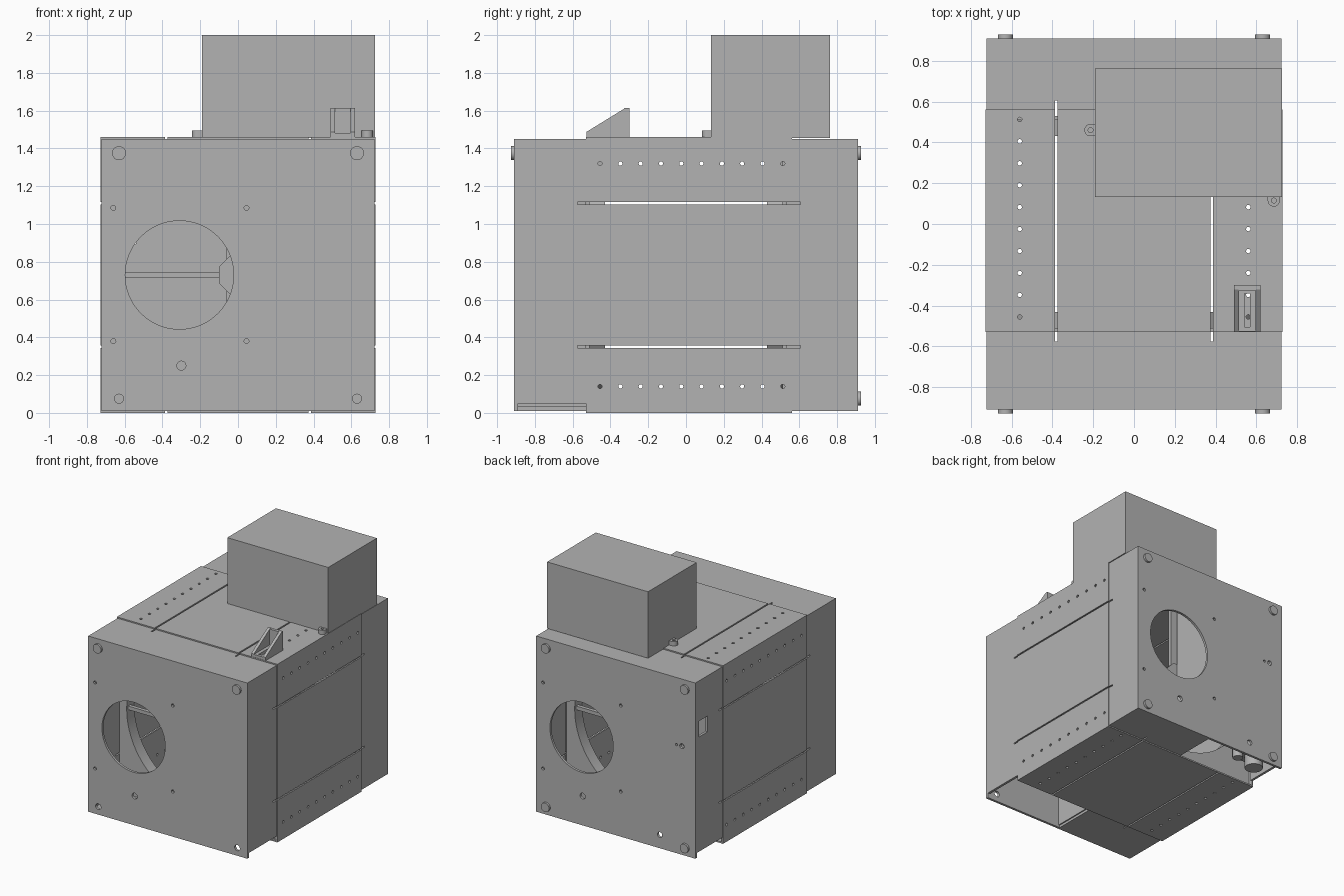
import bpy, bmesh, math
from mathutils import Matrix, Vector

if "Cube" in bpy.data.objects:
    bpy.data.objects.remove(bpy.data.objects["Cube"])

GREY = (0.45, 0.45, 0.45, 1)
metal = bpy.data.materials.new("plain grey")
metal.use_nodes = True
metal.diffuse_color = GREY
metal.node_tree.nodes["Principled BSDF"].inputs["Base Color"].default_value = GREY

MID = 0.73           # height of the rotor axis
W = 0.722            # half width of the casing
objects = []


def box(x0, x1, y0, y1, z0, z1):
    def add(bm):
        size = Matrix.Diagonal((x1 - x0, y1 - y0, z1 - z0, 1))
        centre = Vector((x0 + x1, y0 + y1, z0 + z1)) / 2
        bmesh.ops.create_cube(bm, size=1, matrix=Matrix.Translation(centre) @ size)
    return add


def cyl(axis, centre, r, length, sides=24, turn=0):
    def add(bm):
        rot = Vector((0, 0, 1)).rotation_difference(
            Vector([axis == a for a in "xyz"])).to_matrix().to_4x4()
        bmesh.ops.create_cone(
            bm, cap_ends=True, segments=sides, radius1=r, radius2=r, depth=length,
            matrix=Matrix.Translation(centre) @ rot @ Matrix.Rotation(turn, 4, "Z"))
    return add


def make(name, *parts):
    mesh = bpy.data.meshes.new(name)
    bm = bmesh.new()
    for part in parts:
        part(bm)
    bm.to_mesh(mesh)
    bm.free()
    mesh.materials.append(metal)
    ob = bpy.data.objects.new(name, mesh)
    bpy.context.collection.objects.link(ob)
    objects.append(ob)
    return ob


def cut(ob, *parts):
    tool = make("cutter", *parts)
    objects.remove(tool)
    tool.hide_render = True
    mod = ob.modifiers.new("cut", "BOOLEAN")
    mod.operation, mod.solver, mod.object = "DIFFERENCE", "EXACT", tool
    bpy.context.view_layer.update()
    done = bpy.data.meshes.new_from_object(
        ob.evaluated_get(bpy.context.evaluated_depsgraph_get()))
    ob.modifiers.clear()
    ob.data = done
    bpy.data.objects.remove(tool)


# Narrow slots and rows of screw holes on the four long sides
slots, screws = [], []
for s in (-1, 1):
    a, b, t = s * 0.38, s * 0.56, 0.006
    for x in (-0.73, 0.73):
        slots.append(box(x - 0.05, x + 0.05, -0.575, 0.605, MID + a - t, MID + a + t))
    for z in (0, 1.46):
        slots.append(box(a - t, a + t, -0.575, 0.605, z - 0.05, z + 0.05))
    for i in range(10):
        y = -0.455 + 0.1075 * i
        for x in (-0.73, 0.73):
            screws.append(cyl("x", (x, y, MID + s * 0.59), 0.011, 0.06, 12))
        for z in (0, 1.46):
            screws.append(cyl("z", (b, y, z), 0.011, 0.06, 12))

# Middle sleeve, slightly proud of the end housings
sleeve = make("middle_sleeve", box(-0.728, 0.728, -0.53, 0.56, 0, 1.46))
cut(sleeve, box(-0.716, 0.716, -0.7, 0.7, 0.012, 1.448))
cut(sleeve, *slots, *screws)

# End housings: the back is the front turned half way round
for s, name, seam in ((-1, "front", 0.53), (1, "back", 0.56)):
    def span(x0, x1, d0, d1, z0, z1):
        xs, ys = sorted((s * x0, s * x1)), sorted((s * d0, s * d1))
        return box(*xs, *ys, z0, z1)

    shell = make(name + "_housing", span(-W, W, seam, 0.91, 0.01, 1.45))
    cut(shell, span(-0.702, 0.702, 0.4, 0.89, 0.03, 1.43))
    cut(shell, *slots)
    # Open floor below one chamber, then the duct and fixing holes
    cut(shell, span(-W - 0.01, 0, seam - 0.01, 0.89, -0.05, 0.05))
    holes = [cyl("y", (s * 0.31, s * 0.9, MID), 0.287, 0.1, 64),
             cyl("y", (s * 0.3, s * 0.9, 0.25), 0.024, 0.1)]
    for x in (0.66, -0.045):
        for z in (0.38, 1.085):
            holes.append(cyl("y", (s * x, s * 0.9, z), 0.013, 0.1, 12))
    if s < 0:
        holes += [cyl("y", (x, -0.9, 0.075), 0.024, 0.1) for x in (-0.63, 0.63)]
    else:
        holes += [cyl("y", (-0.4, 0.9, 0.12), 0.022, 0.1),
                  cyl("y", (-0.6, 0.9, 0.9), 0.02, 0.1),
                  cyl("y", (-0.55, 0.9, 0.9), 0.01, 0.1, 12),
                  box(-0.8, -0.65, 0.75, 0.86, 0.99, 1.12)]
    cut(shell, *holes)

    # Wall between the two chambers
    make(name + "_divider", span(-0.01, 0.01, 0.53, 0.9, 0.03, 1.44))

    # Plate with a large round opening and a rim
    plate = make(name + "_rotor_plate", span(-0.714, 0.714, 0.51, 0.528, 0.02, 1.44))
    cut(plate, cyl("y", (0, s * 0.52, MID), 0.64, 0.2, 96))
    rim = make(name + "_rotor_rim", cyl("y", (0, s * 0.47, MID), 0.67, 0.08, 96))
    cut(rim, cyl("y", (0, s * 0.47, MID), 0.64, 0.2, 96))

    # Cross bars and eight-sided hub
    make(name + "_cross_bars",
         span(-0.66, 0.66, 0.48, 0.51, MID - 0.015, MID + 0.015),
         span(-0.06, 0.06, 0.485, 0.515, 0.08, 1.38),
         cyl("y", (0, s * 0.5, MID), 0.11, 0.05, 8, math.pi / 8))

# Round plugs in the corners
plugs = [(x, s, 1.375) for x in (-0.63, 0.63) for s in (-1, 1)] + [(-0.63, 1, 0.075), (0.63, 1, 0.075)]
for x, s, z in plugs:
    make("corner_plug", cyl("y", (x, s * 0.905, z), 0.037, 0.045, 32))

# Drive motor hanging above the open floor at the back
make("drive_motor", box(-0.68, -0.48, 0.6, 0.84, 0.16, 0.3),
     cyl("z", (-0.6, 0.72, 0.11), 0.07, 0.12, 32),
     cyl("z", (-0.44, 0.72, 0.14), 0.04, 0.12, 32))

# Control box on top with two drilled lugs
make("control_box", box(-0.19, 0.725, 0.133, 0.763, 1.455, 2))
for x, y, dx, dy in ((-0.213, 0.46, 1, 0), (0.685, 0.115, 0, -1)):
    r = 0.03
    if dx:
        stem = box(x, -0.185, y - r, y + r, 1.455, 1.495)
    else:
        stem = box(x - r, x + r, y, 0.138, 1.455, 1.495)
    lug = make("lug_tab", stem)
    end = make("lug_end", cyl("z", (x, y, 1.475), r, 0.04))
    for part in (lug, end):
        cut(part, cyl("z", (x, y, 1.49), 0.012, 0.06, 16))

# Wedge bracket: two sloped cheeks, a back wall and a slotted base
profile = [(-0.528, 1.455), (-0.528, 1.487), (-0.32, 1.615), (-0.3, 1.615), (-0.3, 1.455)]


def cheek(x0, x1):
    def add(bm):
        face = bm.faces.new([bm.verts.new((x0, y, z)) for y, z in profile])
        out = bmesh.ops.extrude_face_region(bm, geom=[face])
        moved = [v for v in out["geom"] if isinstance(v, bmesh.types.BMVert)]
        bmesh.ops.translate(bm, verts=moved, vec=(x1 - x0, 0, 0))
        bmesh.ops.recalc_face_normals(bm, faces=bm.faces)
    return add


make("bracket_cheeks", cheek(0.49, 0.514), cheek(0.596, 0.62))
make("bracket_back", box(0.512, 0.598, -0.325, -0.3, 1.455, 1.614))
base = make("bracket_base", box(0.512, 0.598, -0.527, -0.32, 1.455, 1.483))
cut(base, box(0.541, 0.569, -0.505, -0.34, 1.4, 1.5))

# Smooth round walls, keep edges sharp
bpy.ops.object.select_all(action="DESELECT")
for ob in objects:
    ob.select_set(True)
bpy.context.view_layer.objects.active = objects[0]
bpy.ops.object.shade_smooth_by_angle(angle=math.radians(30))
